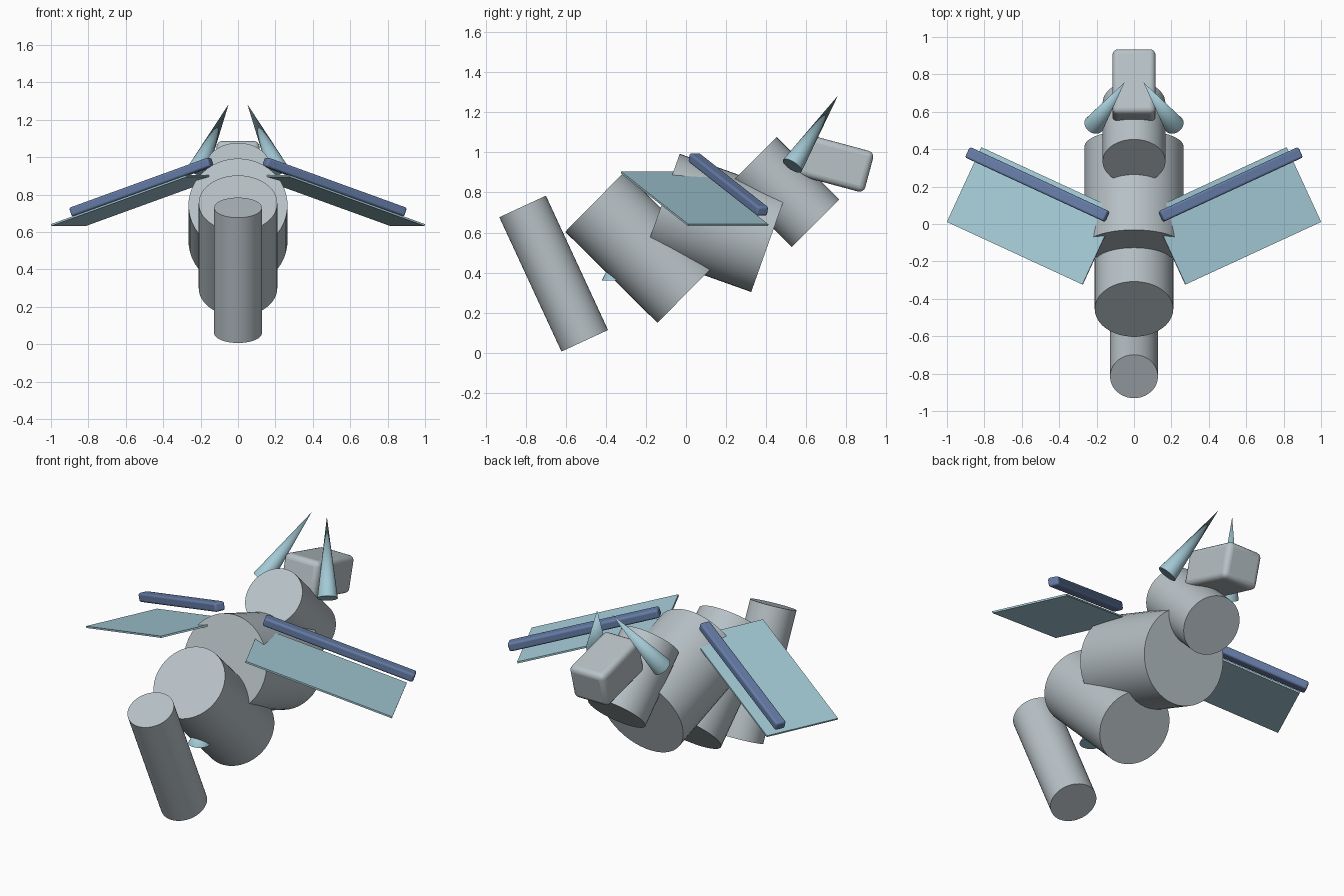
import bpy
from mathutils import Matrix, Vector

cube = bpy.data.objects.get("Cube")
if cube:
    bpy.data.objects.remove(cube, do_unlink=True)


def material(name, rgb):
    mat = bpy.data.materials.new(name)
    mat.use_nodes = True
    mat.diffuse_color = (*rgb, 1)
    mat.node_tree.nodes["Principled BSDF"].inputs["Base Color"].default_value = (*rgb, 1)
    return mat


GREY = material("stone grey", (0.48, 0.54, 0.57))
PALE = material("pale blue", (0.37, 0.59, 0.67))
SLATE = material("slate blue", (0.13, 0.20, 0.38))


def finish(name, mat):
    obj = bpy.context.object
    obj.name = name
    obj.data.materials.append(mat)
    bpy.ops.object.shade_smooth_by_angle(angle=0.6)
    return obj


def tapered(name, start, end, r_start, r_end, mat):
    """Round part running from start to end."""
    start, end = Vector(start), Vector(end)
    axis = end - start
    bpy.ops.mesh.primitive_cone_add(
        vertices=48, radius1=r_start, radius2=r_end, depth=axis.length,
        location=(start + end) / 2,
        rotation=axis.to_track_quat('Z', 'Y').to_euler())
    return finish(name, mat)


def box(name, centre, along, side, size, mat, bevel=0):
    """Box with its length on along and its width on side."""
    x = Vector(along).normalized()
    z = x.cross(Vector(side)).normalized()
    y = z.cross(x)
    bpy.ops.mesh.primitive_cube_add(size=1)
    obj = bpy.context.object
    obj.data.transform(Matrix.Diagonal((*size, 1)))
    turn = Matrix((x, y, z)).transposed().to_4x4()
    obj.matrix_world = Matrix.Translation(Vector(centre)) @ turn
    if bevel:
        mod = obj.modifiers.new("soft edges", 'BEVEL')
        mod.width = bevel
        mod.segments = 4
    return finish(name, mat)


# Body segments, from tail to neck
for name, start, end, radius in (
        ("tail", (0, -0.815, 0.73), (0, -0.505, 0.06), 0.128),
        ("abdomen", (0, -0.455, 0.753), (0, 0.005, 0.299), 0.21),
        ("chest", (0, -0.12, 0.743), (0, 0.414, 0.553), 0.265),
        ("neck", (0, 0.334, 0.957), (0, 0.646, 0.646), 0.168)):
    tapered(name, start, end, radius, radius, GREY)

# Head
box("head", (0, 0.74, 0.945), (0, 0.966, -0.259), (1, 0, 0),
    (0.36, 0.23, 0.21), GREY, 0.03)

# Small spike under the abdomen
tapered("belly_spike", (0, -0.36, 0.36), (0, -0.36, 0.48), 0.06, 0, PALE)

# Horns and wings on both sides
for label, s in (("left", 1), ("right", -1)):
    tapered(label + "_horn", (s * 0.214, 0.53, 0.933), (s * 0.05, 0.758, 1.283),
            0.055, 0, PALE)
    span = (s * 0.725, 0.335, -0.263)
    chord = (s * 0.185, -0.4, 0)
    box(label + "_wing_panel", (s * 0.545, 0.043, 0.768), span, chord,
        (0.84, 0.44, 0.01), PALE)
    box(label + "_wing_spar", (s * 0.516, 0.211, 0.84), span, chord,
        (0.86, 0.062, 0.05), SLATE, 0.012)
